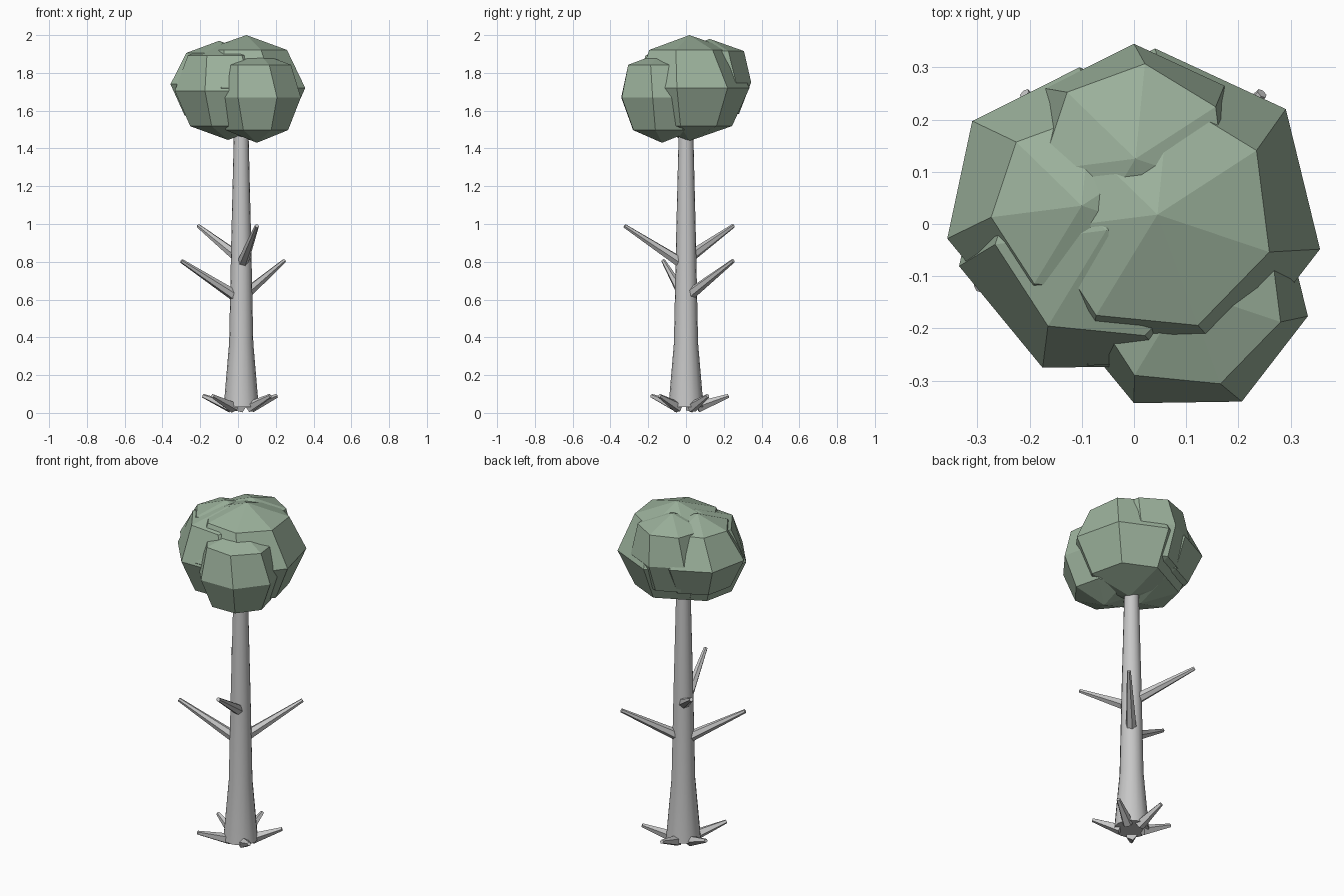
import bpy, bmesh
from math import sin, cos, pi, radians
from mathutils import Vector

cube = bpy.data.objects.get("Cube")
if cube:
    bpy.data.objects.remove(cube, do_unlink=True)


def material(name, color):
    m = bpy.data.materials.new(name)
    m.use_nodes = True
    m.diffuse_color = (*color, 1)
    m.node_tree.nodes["Principled BSDF"].inputs["Base Color"].default_value = (*color, 1)
    return m


BARK = material("pale_grey_bark", (0.57, 0.57, 0.57))
LEAF = material("sage_green_leaves", (0.33, 0.44, 0.33))


def loft(name, rings, mat, smooth_angle=None):
    """Skin a list of rings; a ring with one point is a pole, other ends are capped."""
    bm = bmesh.new()
    loops = [[bm.verts.new(p) for p in ring] for ring in rings]
    n = max(len(loop) for loop in loops)
    for a, b in zip(loops, loops[1:]):
        for i in range(n):
            j = (i + 1) % n
            quad = [a[i % len(a)], a[j % len(a)], b[j % len(b)], b[i % len(b)]]
            bm.faces.new(list(dict.fromkeys(quad)))
    for end in (loops[0], loops[-1]):
        if len(end) > 2:
            bm.faces.new(end)
    bmesh.ops.recalc_face_normals(bm, faces=bm.faces)
    mesh = bpy.data.meshes.new(name)
    bm.to_mesh(mesh)
    bm.free()
    mesh.materials.append(mat)
    obj = bpy.data.objects.new(name, mesh)
    bpy.context.collection.objects.link(obj)
    if smooth_angle:
        bpy.ops.object.select_all(action='DESELECT')
        obj.select_set(True)
        bpy.context.view_layer.objects.active = obj
        bpy.ops.object.shade_smooth_by_angle(angle=radians(smooth_angle))
    return obj


def circle(center, radius, sides, phase=0.0, axis=(0, 0, 1)):
    turn = Vector((0, 0, 1)).rotation_difference(Vector(axis))
    angles = [phase + 2 * pi * i / sides for i in range(sides)]
    return [Vector(center) + turn @ Vector((radius * cos(t), radius * sin(t), 0)) for t in angles]


def limb(name, start, end, r_start, r_end, sides):
    """Tapered stick between two points."""
    axis = Vector(end) - Vector(start)
    loft(name, [circle(start, r_start, sides, axis=axis),
                circle(end, r_end, sides, axis=axis)], BARK)


def foliage(name, center, radius, height, shoulder):
    """Seven-sided faceted ball with a slightly twisted upper ring."""
    c = Vector(center)
    up = Vector((0, 0, height))
    start = radians(-12)
    loft(name, [[c - up],
                circle(c - up * 0.72, radius * 0.71, 7, start),
                circle(c, radius, 7, start),
                circle(c + up * 0.72, radius * shoulder, 7, start - radians(6.5)),
                [c + up]], LEAF)


# Trunk: flared base, slim top ending inside the crown
TRUNK_X = 0.017
profile = [(0.03, 0.093), (0.37, 0.064), (0.9, 0.053), (1.6, 0.036)]
loft("trunk", [circle((TRUNK_X, 0, z), r, 16) for z, r in profile], BARK, 40)

# Bare branches: base height, then tip
branches = [(0.83, (-0.21, 0.25, 0.99)), (0.80, (0.10, -0.325, 0.99)),
            (0.63, (0.245, 0.25, 0.805)), (0.62, (-0.30, -0.12, 0.805))]
for i, (z, tip) in enumerate(branches):
    out = (Vector(tip) - Vector((TRUNK_X, 0, tip[2]))).normalized()
    limb(f"branch_{i + 1}", Vector((TRUNK_X, 0, z)) + out * 0.035, tip, 0.03, 0.011, 6)

# Roots spreading from the foot of the trunk, tips turned up
for i, (x, y) in enumerate([(0.17, -0.14), (0.205, 0.115), (0, 0.225),
                            (-0.185, 0.08), (-0.135, -0.182)]):
    out = (Vector((x, y, 0)) - Vector((TRUNK_X, 0, 0))).normalized()
    limb(f"root_{i + 1}", Vector((TRUNK_X, 0, 0.03)) + out * 0.06, (x, y, 0.09), 0.031, 0.011, 5)

# Crown made of overlapping faceted balls
foliage("crown_main", (0.045, 0.018, 1.72), 0.318, 0.28, 0.71)
foliage("crown_front", (0.1, -0.127, 1.67), 0.238, 0.24, 0.80)
foliage("crown_left_front", (-0.053, -0.012, 1.705), 0.29, 0.26, 0.74)
foliage("crown_side", (-0.1, 0.035, 1.74), 0.265, 0.23, 0.66)
foliage("crown_back", (0.003, 0.125, 1.75), 0.22, 0.23, 0.83)
